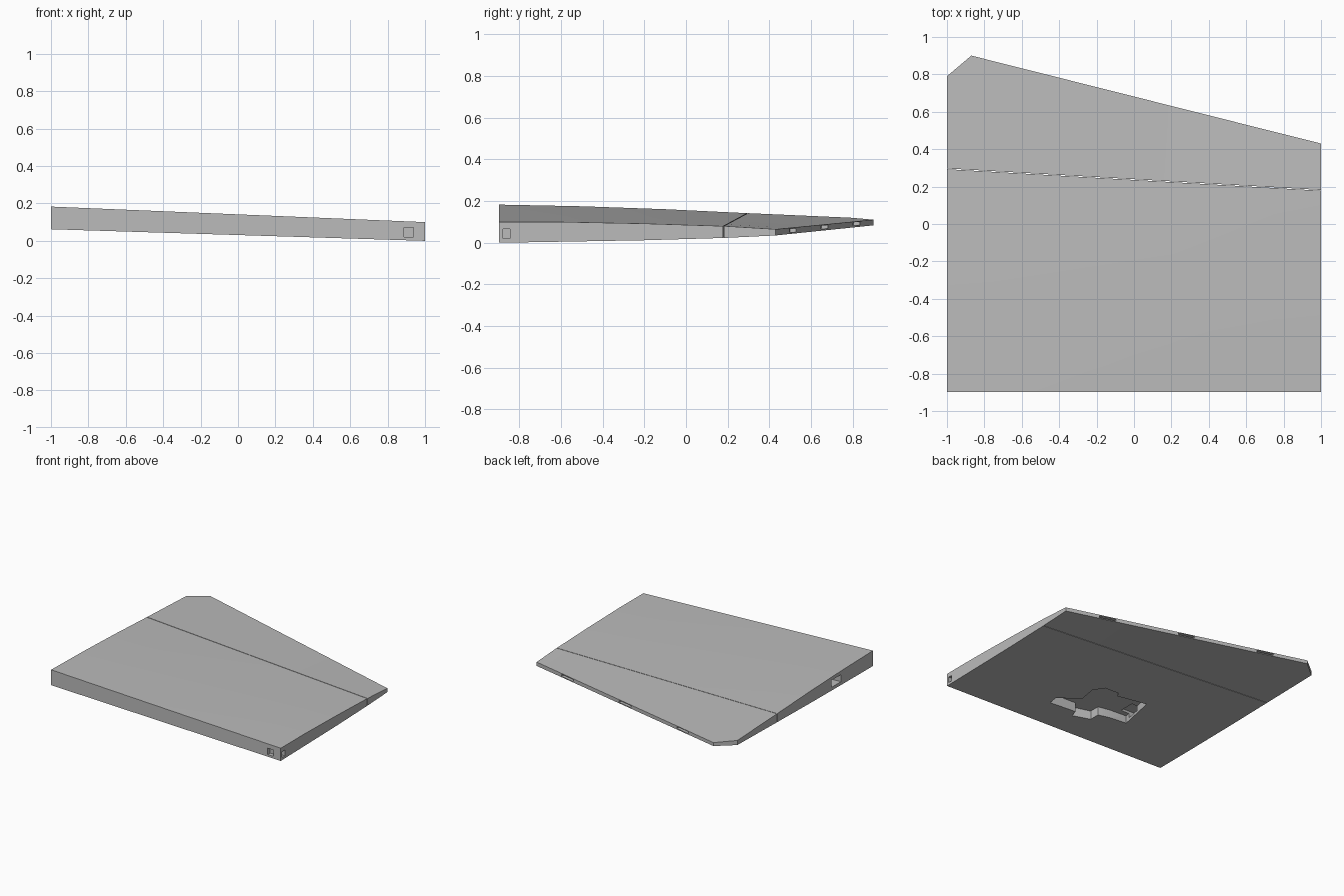
import bpy, bmesh, math
from mathutils import Vector

cube = bpy.data.objects.get("Cube")
if cube:
    bpy.data.objects.remove(cube, do_unlink=True)

grey = bpy.data.materials.new("light_grey")
grey.use_nodes = True
colour = (0.5, 0.5, 0.5, 1)
grey.diffuse_color = colour
grey.node_tree.nodes["Principled BSDF"].inputs["Base Color"].default_value = colour

STATIONS = 8
GAP = 0.002  # half of the hinge gap


def make_object(name, bm):
    bmesh.ops.recalc_face_normals(bm, faces=bm.faces)
    mesh = bpy.data.meshes.new(name)
    bm.to_mesh(mesh)
    bm.free()
    mesh.materials.append(grey)
    obj = bpy.data.objects.new(name, mesh)
    bpy.context.collection.objects.link(obj)
    return obj


def loft(root, tip):
    """Ruled panel between two sections, each a list of (y, top, bottom)."""
    bm = bmesh.new()
    rings = []
    for s in range(STATIONS + 1):
        t = s / STATIONS
        sec = [Vector(a).lerp(Vector(b), t) for a, b in zip(root, tip)]
        x = 2 * t - 1
        ring = [(x, p.x, p.y) for p in sec] + [(x, p.x, p.z) for p in reversed(sec)]
        rings.append([bm.verts.new(co) for co in ring])
    for a, b in zip(rings, rings[1:]):
        for i in range(len(a)):
            j = (i + 1) % len(a)
            bm.faces.new((a[i], a[j], b[j], b[i]))
    bm.faces.new(rings[0])
    bm.faces.new(rings[-1])
    return bm


def box(centre, size, rotation=(0, 0, 0)):
    bm = bmesh.new()
    bmesh.ops.create_cube(bm, size=1)
    bmesh.ops.scale(bm, vec=size, verts=bm.verts)
    obj = make_object("cutter", bm)
    obj.location = centre
    obj.rotation_euler = rotation
    return obj


def prism(outline, low, high):
    bm = bmesh.new()
    base = bm.faces.new([bm.verts.new((x, y, low)) for x, y in outline])
    side = bmesh.ops.extrude_face_region(bm, geom=[base])["geom"]
    verts = [g for g in side if isinstance(g, bmesh.types.BMVert)]
    bmesh.ops.translate(bm, vec=(0, 0, high - low), verts=verts)
    return make_object("cutter", bm)


def cut(obj, cutter):
    cutter.hide_render = True
    mod = obj.modifiers.new("cut", 'BOOLEAN')
    mod.operation = 'DIFFERENCE'
    mod.solver = 'EXACT'
    mod.object = cutter
    bpy.context.view_layer.objects.active = obj
    bpy.ops.object.modifier_apply(modifier=mod.name)
    bpy.data.objects.remove(cutter, do_unlink=True)


def smooth(obj):
    bpy.ops.object.select_all(action='DESELECT')
    obj.select_set(True)
    bpy.context.view_layer.objects.active = obj
    bpy.ops.object.shade_smooth_by_angle(angle=math.radians(25))


# Main panel, ending at the hinge line
main = make_object("main_panel", loft(
    [(-.897, .183, .062), (-.5, .175, .064), (-.1, .161, .068), (.295 - GAP, .142, .075)],
    [(-.897, .10, 0), (-.6, .10, .005), (-.2, .092, .012), (.18 - GAP, .08, .023)]))

# Trailing flap with its root corner clipped
bm = loft([(.295 + GAP, .142, .075), (.933, .114, .087)],
          [(.18 + GAP, .08, .023), (.43, .065, .035)])
bmesh.ops.bisect_plane(bm, geom=bm.verts[:] + bm.edges[:] + bm.faces[:],
                       plane_co=(-1, .79, 0), plane_no=(-.11, .13, 0), clear_outer=True)
bmesh.ops.holes_fill(bm, edges=[e for e in bm.edges if e.is_boundary], sides=0)
flap = make_object("trailing_flap", bm)

# Equipment bay in the underside
cut(main, prism([(.25, -.64), (.02, -.63), (0, -.69), (-.14, -.65), (-.14, -.57),
                 (-.23, -.55), (-.38, -.54), (-.32, -.24), (-.077, -.277),
                 (-.055, -.24), (.067, -.24), (.125, -.317), (.1, -.46), (.26, -.56)],
                -.1, .105))

# Sloping wire tunnel from the root to the bay
cut(main, box((-.68, -.44, .107), (.76, .12, .055), (0, .035, 0)))

# Shallow pockets at the outer front corner
cut(main, box((.912, -.897, .045), (.05, .06, .05)))
cut(main, box((1, -.862, .043), (.06, .034, .046)))

# Slots along the trailing edge
for t in (.174, .5, .826):
    cut(flap, box((1 - 1.87 * t, .43 + .47 * t, .05 + .05 * t),
                  (.13, .06, .016), (0, .026, -.246)))

for part in (main, flap):
    smooth(part)
